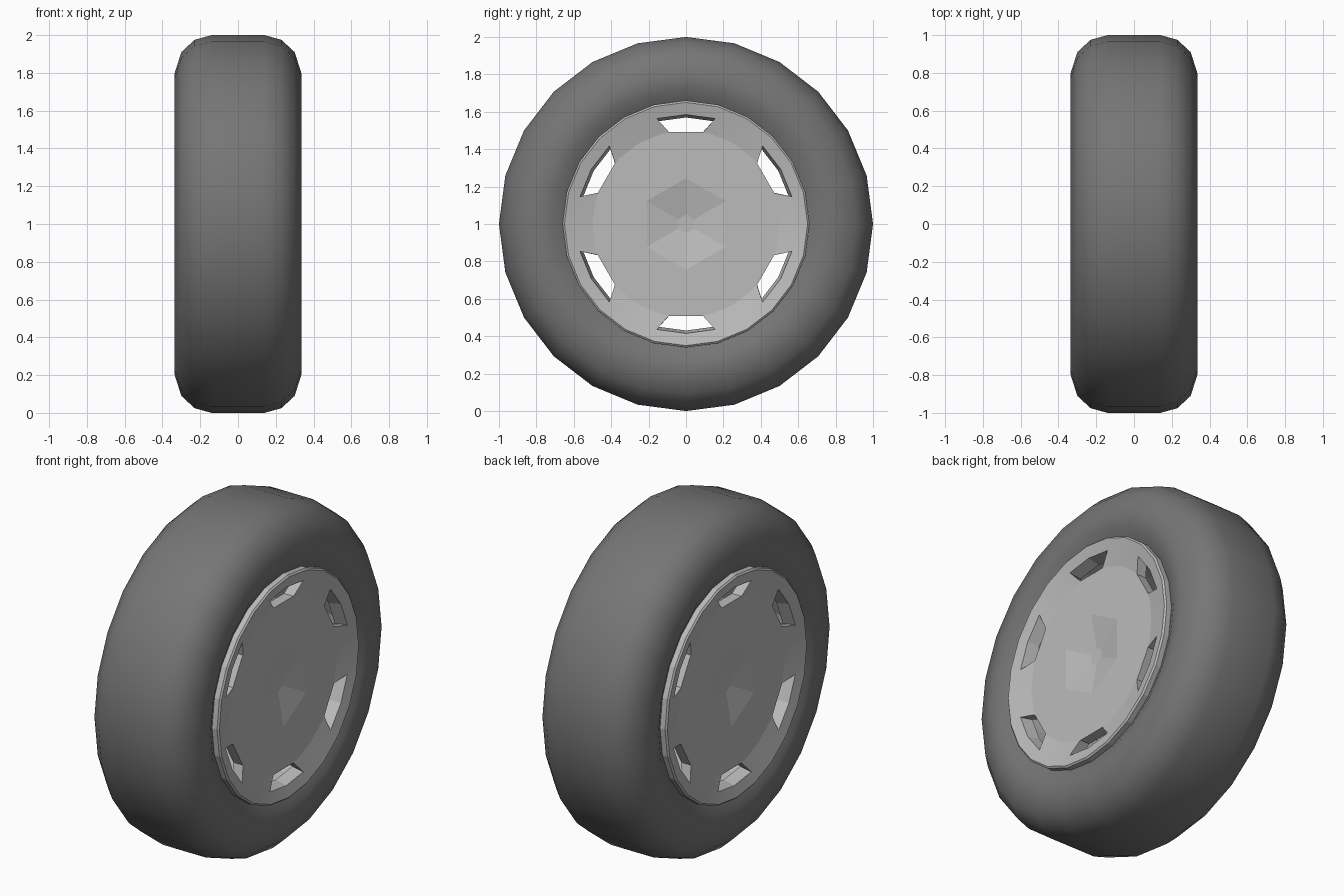
import bpy, bmesh
from math import sin, cos, radians, pi

if "Cube" in bpy.data.objects:
    bpy.data.objects.remove(bpy.data.objects["Cube"])

SEG = 24
CZ = 1.0  # wheel axle height


def material(name, v):
    m = bpy.data.materials.new(name)
    m.diffuse_color = (v, v, v, 1)
    m.use_nodes = True
    m.node_tree.nodes["Principled BSDF"].inputs["Base Color"].default_value = m.diffuse_color
    return m


def finish(bm, name):
    bmesh.ops.recalc_face_normals(bm, faces=bm.faces)
    me = bpy.data.meshes.new(name)
    bm.to_mesh(me)
    bm.free()
    ob = bpy.data.objects.new(name, me)
    bpy.context.collection.objects.link(ob)
    return ob


def lathe(name, profile, closed=False):
    """Spin (x, radius) points round the x axis at axle height."""
    bm = bmesh.new()
    vs = [bm.verts.new((x, 0, CZ + r)) for x, r in profile]
    es = [bm.edges.new(p) for p in zip(vs, vs[1:])]
    if closed:
        es.append(bm.edges.new((vs[-1], vs[0])))
    bmesh.ops.spin(bm, geom=vs + es, cent=(0, 0, CZ), axis=(1, 0, 0),
                   angle=2 * pi, steps=SEG, use_merge=True)
    bmesh.ops.remove_doubles(bm, verts=bm.verts, dist=1e-4)
    return finish(bm, name)


def loft(bm, rings):
    """Skin equal-length rings of points into a closed solid."""
    rv = [[bm.verts.new(p) for p in ring] for ring in rings]
    n = len(rv[0])
    for a, b in zip(rv, rv[1:]):
        for i in range(n):
            j = (i + 1) % n
            bm.faces.new((a[i], a[j], b[j], b[i]))
    bm.faces.new(rv[0][::-1])
    bm.faces.new(rv[-1])


def polar(x, r, deg):
    return (x, r * sin(radians(deg)), CZ + r * cos(radians(deg)))


def cut(ob, cutter):
    mod = ob.modifiers.new("cut", 'BOOLEAN')
    mod.operation = 'DIFFERENCE'
    mod.solver = 'EXACT'
    mod.object = cutter
    bpy.context.view_layer.objects.active = ob
    bpy.ops.object.modifier_apply(modifier=mod.name)
    bpy.data.objects.remove(cutter)


def shade(ob, deg):
    bpy.ops.object.select_all(action='DESELECT')
    ob.select_set(True)
    bpy.context.view_layer.objects.active = ob
    bpy.ops.object.shade_smooth_by_angle(angle=radians(deg))


# Tyre: rounded section, mirrored about the wheel centre plane
half = [(0.14, 1.0), (0.23, 0.975), (0.30, 0.91), (0.335, 0.80),
        (0.325, 0.72), (0.29, 0.655), (0.22, 0.645)]
tyre = lathe("tyre", half + [(-x, r) for x, r in reversed(half)], True)

# Rim: raised lip and shallow dished face on both sides
half = [(0.0, 0.65), (0.22, 0.66), (0.325, 0.66), (0.333, 0.65),
        (0.318, 0.59), (0.297, 0.50), (0.297, 0.35), (0.297, 0.0)]
rim = lathe("rim", [(-x, r) for x, r in reversed(half[1:])] + half)

# Hollow inside the rim, leaving a thin face each side
cut(rim, lathe("cavity", [(-0.235, 0), (-0.235, 0.5), (-0.255, 0.62),
                          (0.255, 0.62), (0.235, 0.5), (0.235, 0)]))

# Cutter: six vent openings right through, plus a hexagonal hub dish per side
bm = bmesh.new()
for k in range(6):
    rings = []
    for x, r in ((-0.45, 0.585), (-0.315, 0.585), (-0.24, 0.568),
                 (0.24, 0.568), (0.315, 0.585), (0.45, 0.585)):
        pts = ((0.50, -10.5), (r, -15.5), (r, 0), (r, 15.5), (0.50, 10.5))
        rings.append([polar(x, q, d + 60 * k) for q, d in pts])
    loft(bm, rings)
for s in (1, -1):
    loft(bm, [[polar(s * x, r, 60 * k) for k in range(6)]
              for x, r in ((0.262, 0.05), (0.307, 0.30))])
cut(rim, finish(bm, "vent_cutter"))

tyre.data.materials.append(material("rubber", 0.18))
rim.data.materials.clear()
rim.data.materials.append(material("rim_metal", 0.5))
shade(tyre, 40)
shade(rim, 9)
